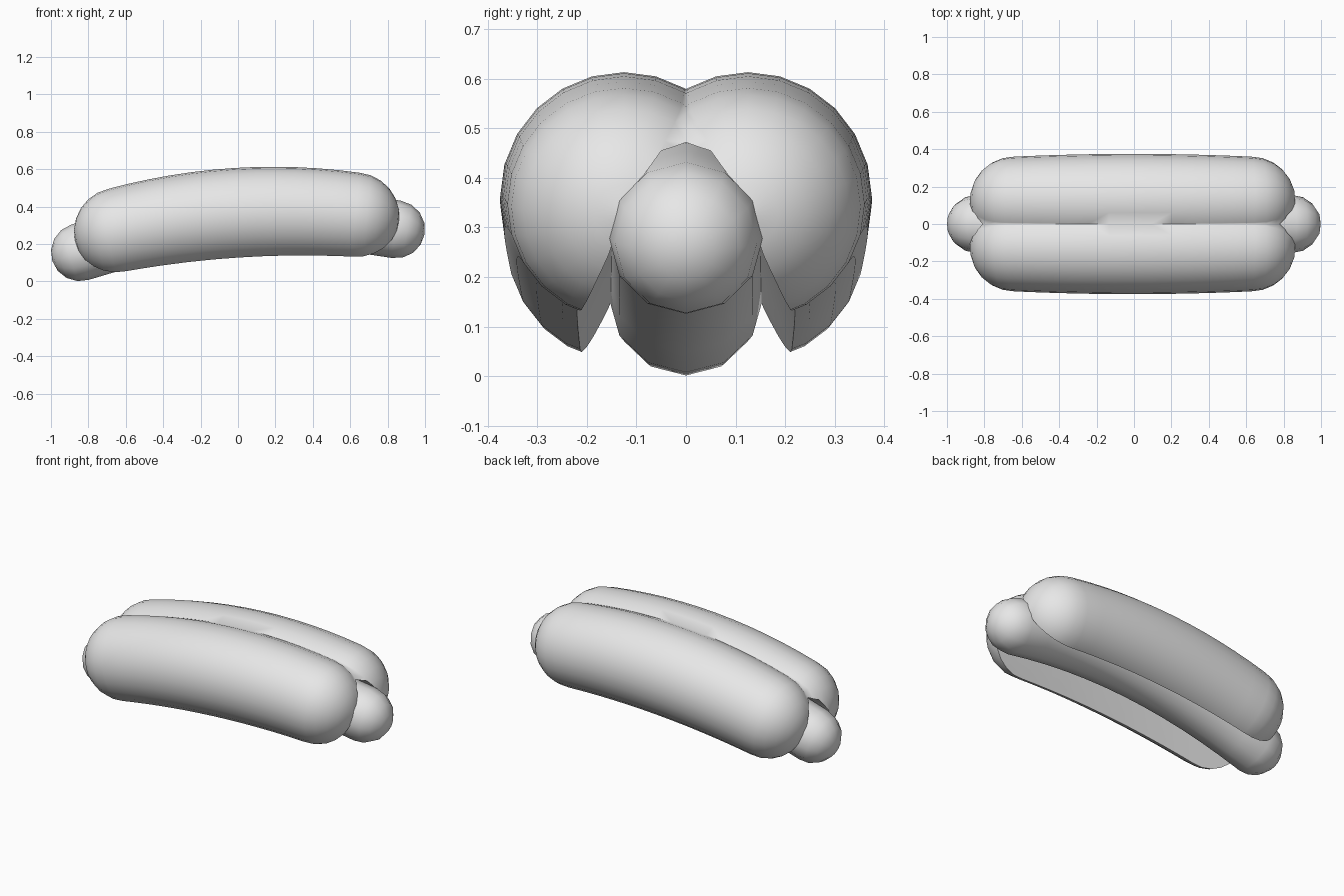
import bpy, bmesh, math

cube = bpy.data.objects.get("Cube")
if cube:
    bpy.data.objects.remove(cube, do_unlink=True)

grey = bpy.data.materials.new("plain grey")
grey.use_nodes = True
grey.diffuse_color = (0.8, 0.8, 0.8, 1)
grey.node_tree.nodes["Principled BSDF"].inputs["Base Color"].default_value = (0.8, 0.8, 0.8, 1)


def new_object(name, bm):
    bmesh.ops.recalc_face_normals(bm, faces=bm.faces)
    mesh = bpy.data.meshes.new(name)
    bm.to_mesh(mesh)
    bm.free()
    mesh.materials.append(grey)
    obj = bpy.data.objects.new(name, mesh)
    bpy.context.collection.objects.link(obj)
    return obj


def loft(bm, rings):
    """Skin a list of closed rings of points; returns the rings of vertices."""
    rows = [[bm.verts.new(p) for p in ring] for ring in rings]
    n = len(rows[0])
    for a, b in zip(rows, rows[1:]):
        for i in range(n):
            j = (i + 1) % n
            bm.faces.new((a[i], a[j], b[j], b[i]))
    return rows


def capsule(half, radius, taper, sides, cap_steps, body_steps, y=0.0):
    """Straight capsule along x, slightly thinner towards its ends."""
    end = radius - taper
    angles = [math.pi / 2 * k / cap_steps for k in range(1, cap_steps)]
    cap = [(half + end * math.sin(t), end * math.cos(t)) for t in angles]
    stations = [(-x, r) for x, r in reversed(cap)]
    for k in range(body_steps + 1):
        u = 2 * k / body_steps - 1
        stations.append((u * half, radius - taper * u * u))
    stations += cap
    bm = bmesh.new()
    turn = [2 * math.pi * i / sides for i in range(sides)]
    rows = loft(bm, [[(x, y + r * math.sin(t), r * math.cos(t)) for t in turn]
                     for x, r in stations])
    for row, sign in ((rows[0], -1), (rows[-1], 1)):
        tip = bm.verts.new((sign * (half + end), y, 0))
        for i in range(sides):
            bm.faces.new((row[i], row[(i + 1) % sides], tip))
    return bm


def arch(mesh, half, peak, bend, shift=0.0):
    """Bend a straight mesh along a shallow arch with straight ends."""
    for v in mesh.vertices:
        x, y, z = v.co
        xc = max(-half, min(half, x))
        d = xc + shift - 0.25
        theta = math.atan(-2 * bend * d)
        c, s = math.cos(theta), math.sin(theta)
        v.co = (xc + shift + (x - xc) * c - z * s, y,
                peak - bend * d * d + (x - xc) * s + z * c)


def smooth(obj, angle):
    bpy.ops.object.select_all(action='DESELECT')
    obj.select_set(True)
    bpy.context.view_layer.objects.active = obj
    bpy.ops.object.shade_smooth_by_angle(angle=math.radians(angle))


# Sausage
sausage = new_object("sausage", capsule(0.845, 0.155, 0, 12, 4, 12))
arch(sausage.data, 0.845, 0.33, 0.145)
smooth(sausage, 50)

# Bun half: capsule trimmed at the centre line
bm = capsule(0.635, 0.25, 0.015, 24, 6, 12, y=0.125)
cut = bmesh.ops.bisect_plane(bm, geom=bm.verts[:] + bm.edges[:] + bm.faces[:],
                             plane_co=(0, 0, 0), plane_no=(0, 1, 0), clear_inner=True)
rim = [e for e in cut["geom_cut"] if isinstance(e, bmesh.types.BMEdge)]
bmesh.ops.contextual_create(bm, geom=rim)
bun = new_object("bun", bm)

# Groove that holds the sausage, opening out downwards
side = [(0.05, 0.125), (0.1, 0.06), (0.14, -0.03), (0.155, -0.08), (0.25, -0.3)]
outline = [(0, 0.138)] + side + [(-y, z) for y, z in reversed(side)]
bm = bmesh.new()
rows = loft(bm, [[(-1.03 + 2.06 * k / 14, y, z) for y, z in outline] for k in range(15)])
bm.faces.new(rows[0])
bm.faces.new(rows[-1])
groove = new_object("groove_cutter", bm)
groove.hide_render = True

mod = bun.modifiers.new("groove", 'BOOLEAN')
mod.operation = 'DIFFERENCE'
mod.solver = 'EXACT'
mod.object = groove
carved = bpy.data.meshes.new_from_object(bun.evaluated_get(bpy.context.evaluated_depsgraph_get()))
bun.modifiers.clear()
bun.data = carved
bpy.data.objects.remove(groove, do_unlink=True)

# Open the centre line so that the halves join, then bend and mirror
bm = bmesh.new()
bm.from_mesh(carved)
inner = [f for f in bm.faces if all(abs(v.co.y) < 0.0005 for v in f.verts)]
bmesh.ops.delete(bm, geom=inner, context='FACES')
bm.to_mesh(carved)
bm.free()
arch(carved, 0.635, 0.365, 0.125, -0.007)
smooth(bun, 40)
mirror = bun.modifiers.new("other_half", 'MIRROR')
mirror.use_axis = (False, True, False)
mirror.use_clip = True
